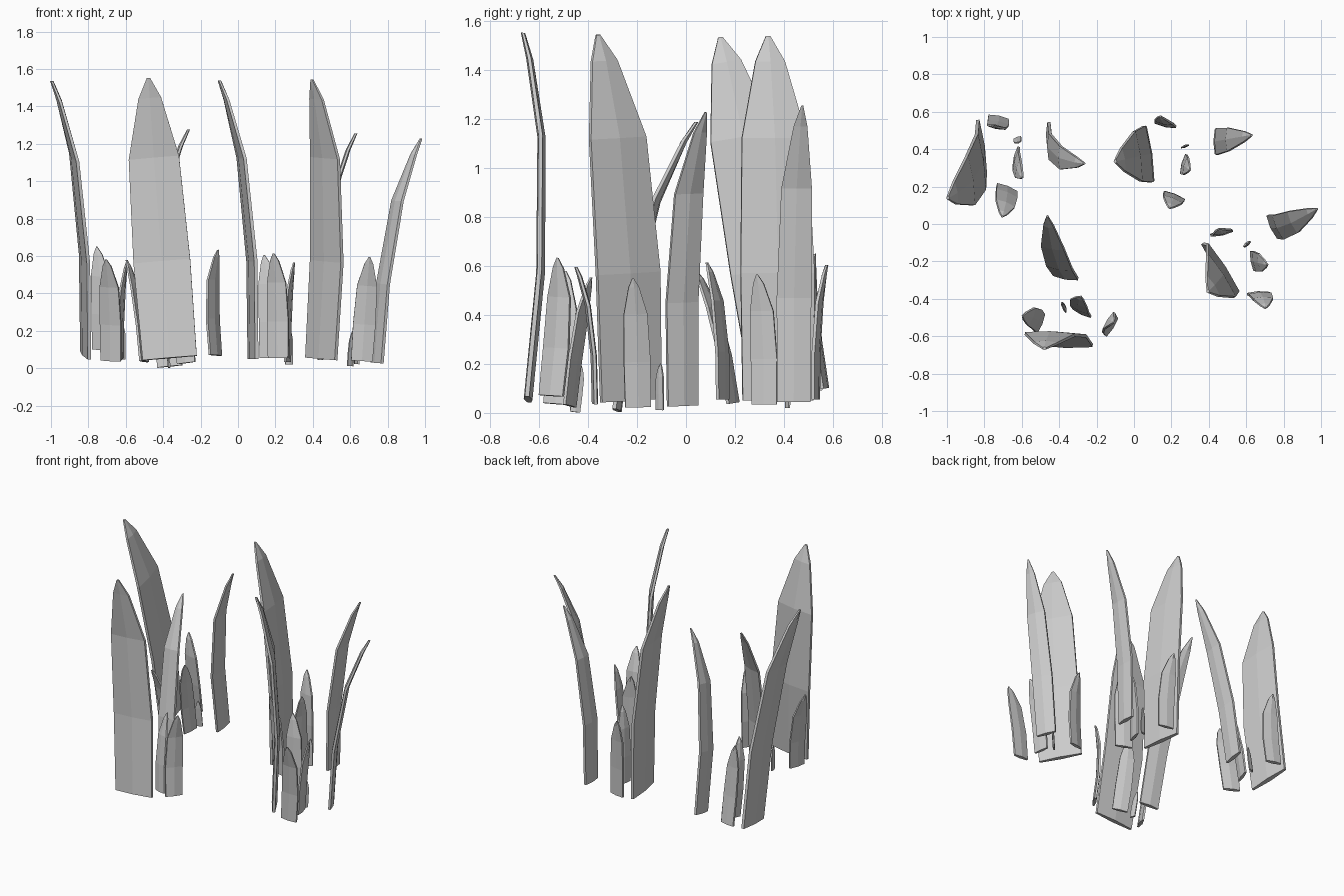
import bpy, bmesh, math
from mathutils import Vector, Matrix

if "Cube" in bpy.data.objects:
    bpy.data.objects.remove(bpy.data.objects["Cube"])

# blade list of one grass clump:
# name, base (x, y, z), tip lean (x, y), height, width, width-axis angle, thickness
BLADES = [
    ("broad_blade",   (0.08, 0.375, 0.05),  (-0.18, -0.04),  1.49, 0.29,  98, 0.036),
    ("curved_blade",  (0.44, 0.44, 0.045),  (0.19, 0.035),   1.21, 0.135, 90, 0.032),
    ("back_blade",    (0.17, 0.53, 0.055),  (-0.03, 0.045),  0.55, 0.11, -12, 0.026),
    ("front_blade",   (0.215, 0.15, 0.055), (-0.025, -0.065), 0.56, 0.115, -22, 0.026),
    ("side_blade",    (0.265, 0.32, 0.035), (0.035, -0.03),  0.53, 0.105, 75, 0.024),
    ("tiny_blade",    (0.272, 0.415, 0.02), (0.005, 0.005),  0.19, 0.042, 20, 0.015),
]
# clumps: position of the broad blade's base, yaw, lean slope (x, y)
CLUMPS = [
    ("right_back",  (0.08, 0.375, 0.05),    0,  (0.0, 0.0)),
    ("left_back",   (-0.815, 0.415, 0.07),  0,  (0.0, -0.16)),
    ("right_front", (0.445, -0.225, 0.05),  25, (0.065, -0.015)),
    ("left_front",  (-0.365, -0.645, 0.055), 80, (-0.082, 0.11)),
]
# height fraction, width factor, thickness factor up a blade
SECTIONS = [(0, 1, 1), (0.35, 1.05, 1), (0.72, 0.93, 0.95), (0.93, 0.42, 0.8), (1, 0.06, 0.5)]


def blade(name, base, lean, height, width, angle, thick, matrix):
    """Flat pointed blade with a shallow central ridge, bending toward its tip."""
    a = math.radians(angle)
    across = Vector((math.cos(a), math.sin(a), 0))
    normal = Vector((-math.sin(a), math.cos(a), 0))
    bm = bmesh.new()
    rings = []
    for t, wf, tf in SECTIONS:
        k = t ** 3.3
        c = Vector(base) + Vector((lean[0] * k, lean[1] * k, height * t))
        w, d = width * wf / 2, thick * tf / 2
        outline = [(-w, -d * 0.5), (0, -d), (w, -d * 0.5),
                   (w, d * 0.5), (0, d), (-w, d * 0.5)]
        rings.append([bm.verts.new(matrix @ (c + across * u + normal * v)) for u, v in outline])
    for lo, hi in zip(rings, rings[1:]):
        for i in range(6):
            j = (i + 1) % 6
            bm.faces.new((lo[i], lo[j], hi[j], hi[i]))
    bm.faces.new(rings[0][::-1])
    bm.faces.new(rings[-1])
    bmesh.ops.recalc_face_normals(bm, faces=bm.faces)
    mesh = bpy.data.meshes.new(name)
    bm.to_mesh(mesh)
    bm.free()
    bpy.context.collection.objects.link(bpy.data.objects.new(name, mesh))


# four turned and tilted copies of the clump
pivot = Vector(BLADES[0][1])
for clump, pos, yaw, slope in CLUMPS:
    up = Vector((slope[0], slope[1], 1)).normalized()
    tilt = Vector((0, 0, 1)).rotation_difference(up).to_matrix().to_4x4()
    m = (Matrix.Translation(pos) @ tilt @ Matrix.Rotation(math.radians(yaw), 4, 'Z')
         @ Matrix.Translation(-pivot))
    for name, *spec in BLADES:
        blade(f"{clump}_{name}", *spec, m)
